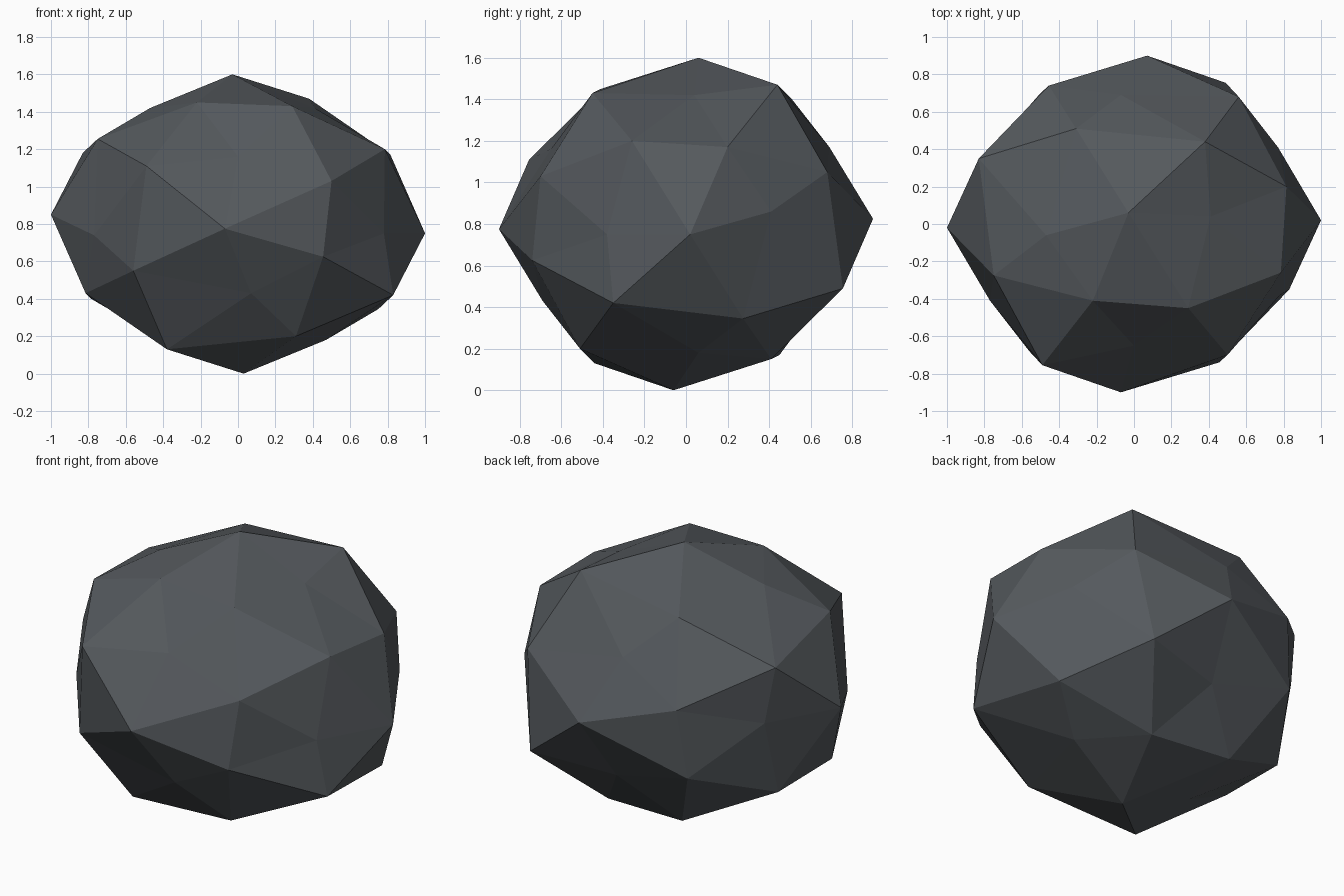
import bpy, bmesh, math
from itertools import combinations
from mathutils import Vector

if "Cube" in bpy.data.objects:
    bpy.data.objects.remove(bpy.data.objects["Cube"])

SIZE = Vector((1.0, 0.9, 0.8))   # half extents of the boulder

# Weathered corners of one half; the other half is the same, mirrored through the centre
half = [
    (-.03, .06, .80), (1.0, .02, -.05), (.07, .90, .025),                       # axis tips
    (.41, .04, .62), (-.47, -.06, .62),                                         # upper left/right
    (-.07, .69, .37), (0, -.65, .36),                                           # upper back/front
    (.77, .41, .06), (.78, -.38, -.05),                                         # waist
    (.38, .44, .67), (-.22, -.41, .65), (.29, -.45, .63), (-.31, .51, .60),     # crown ring
    (.815, .20, .37), (.785, -.26, .40), (.83, -.35, -.38), (.75, .275, -.455), # side ring
    (.50, -.70, .23), (-.49, -.755, .31), (.455, -.74, -.175), (.56, .68, .25), # front/back ring
]
corners = [Vector(p) * s for p in half for s in (1, -1)]

# Regular geodesic ball: icosahedron corners plus its edge midpoints
t = (1 + math.sqrt(5)) / 2
ico = [Vector(v) for a in (1, -1) for b in (t, -t)
       for v in ((a, 0, b), (0, b, a), (b, a, 0))]
mids = [(p + q) / 2 for p, q in combinations(ico, 2) if (p - q).length < 2.1]

bm = bmesh.new()
for v in ico + mids:
    bm.verts.new(v.normalized())
bmesh.ops.convex_hull(bm, input=bm.verts[:])

# Pull every ball vertex to the weathered corner lying in its direction
def direction(c):
    return Vector((c.x / SIZE.x, c.y / SIZE.y, c.z / SIZE.z)).normalized()

for v in bm.verts:
    d = v.co.copy()
    v.co = max(corners, key=lambda c: direction(c).dot(d))
    v.co.z += SIZE.z
bmesh.ops.recalc_face_normals(bm, faces=bm.faces[:])

mesh = bpy.data.meshes.new("boulder")
bm.to_mesh(mesh)
bm.free()

# Single slate grey stone colour
stone = bpy.data.materials.new("slate grey stone")
stone.diffuse_color = (0.09, 0.10, 0.11, 1)
stone.use_nodes = True
stone.node_tree.nodes["Principled BSDF"].inputs["Base Color"].default_value = stone.diffuse_color
mesh.materials.append(stone)
boulder = bpy.data.objects.new("boulder", mesh)
bpy.context.collection.objects.link(boulder)
